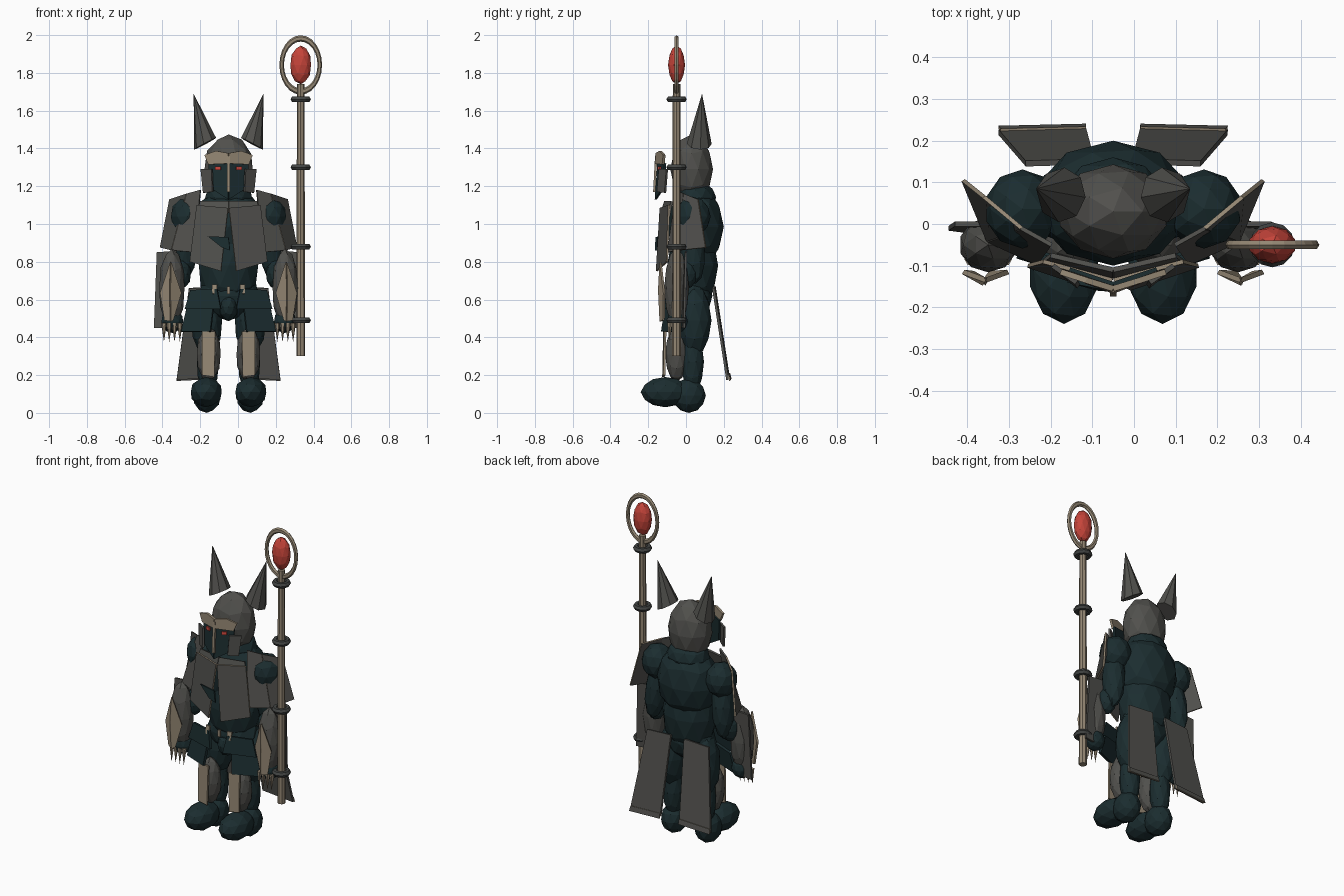
import bpy, bmesh, math
from mathutils import Vector, Matrix

CX = -0.05          # centre line of the figure


def mat(name, r, g, b):
    m = bpy.data.materials.new(name)
    m.diffuse_color = (r, g, b, 1)
    return m


TEAL = mat("dark_teal", 0.011, 0.026, 0.029)
GREY = mat("steel_grey", 0.081, 0.080, 0.073)
BRONZE = mat("dull_bronze", 0.30, 0.245, 0.175)
IRON = mat("dark_iron", 0.056, 0.06, 0.058)
RED = mat("gem_red", 0.56, 0.058, 0.042)


def finish(bm, name, *mats):
    bmesh.ops.recalc_face_normals(bm, faces=bm.faces)
    me = bpy.data.meshes.new(name)
    bm.to_mesh(me)
    bm.free()
    for m in mats:
        me.materials.append(m)
    ob = bpy.data.objects.new(name, me)
    bpy.context.collection.objects.link(ob)
    return ob


def blob(name, c, r, m, tilt=0.0, lean=0.0):
    """Faceted ellipsoid; tilt turns about x, lean about y."""
    bm = bmesh.new()
    bmesh.ops.create_icosphere(bm, subdivisions=2, radius=1)
    M = (Matrix.Translation(c) @ Matrix.Rotation(tilt, 4, 'X')
         @ Matrix.Rotation(lean, 4, 'Y') @ Matrix.Diagonal((*r, 1)))
    bm.transform(M)
    return finish(bm, name, m)


def plate(name, pts, m, t=0.012, rim=None):
    """Flat polygon thickened along its normal; the rim may differ in colour."""
    P = [Vector(p) for p in pts]
    n = Vector((0, 0, 0))
    for a, b in zip(P, P[1:] + P[:1]):
        n += a.cross(b)
    n.normalize()
    bm = bmesh.new()
    A = [bm.verts.new(p + n * t / 2) for p in P]
    B = [bm.verts.new(p - n * t / 2) for p in P]
    bm.faces.new(A)
    bm.faces.new(B[::-1])
    k = len(P)
    for i in range(k):
        f = bm.faces.new((A[i], B[i], B[(i + 1) % k], A[(i + 1) % k]))
        f.material_index = 1 if rim else 0
    return finish(bm, name, m, rim or m)


def cone(name, base, normal, r, tip, m, seg=8):
    """Spike with a tilted round base and a free tip."""
    bm = bmesh.new()
    rot = Vector(normal).to_track_quat('Z', 'Y')
    ring = [bm.verts.new(Vector(base) + rot @ Vector((r * math.cos(a), r * math.sin(a), 0)))
            for a in (2 * math.pi * i / seg for i in range(seg))]
    top = bm.verts.new(tip)
    bm.faces.new(ring)
    for i in range(seg):
        bm.faces.new((ring[i], ring[(i + 1) % seg], top))
    return finish(bm, name, m)


def torus(name, c, R, r, m, rot=None, scale=(1, 1, 1), seg=24, sides=6):
    bm = bmesh.new()
    V = []
    for i in range(seg):
        a = 2 * math.pi * i / seg
        for j in range(sides):
            b = 2 * math.pi * j / sides
            d = R + r * math.cos(b)
            V.append(bm.verts.new((d * math.cos(a), d * math.sin(a), r * math.sin(b))))
    for i in range(seg):
        for j in range(sides):
            i2, j2 = (i + 1) % seg, (j + 1) % sides
            bm.faces.new((V[i * sides + j], V[i2 * sides + j],
                          V[i2 * sides + j2], V[i * sides + j2]))
    bm.transform(Matrix.Translation(c) @ Matrix.Diagonal((*scale, 1)) @ (rot or Matrix()))
    return finish(bm, name, m)


# Staff: shaft, collars, hoop and gem
SX, SY = 0.332, -0.05
bm = bmesh.new()
bmesh.ops.create_cone(bm, cap_ends=True, segments=8, radius1=0.0235, radius2=0.02, depth=1.44)
bm.transform(Matrix.Translation((SX, SY, 1.02)))
finish(bm, "staff_shaft", BRONZE)
for z in (0.49, 0.88, 1.30, 1.66):
    torus("staff_collar", (SX, SY, z), 0.037, 0.017, IRON, seg=12)
torus("staff_hoop", (SX, SY, 1.842), 0.101, 0.012, BRONZE,
      Matrix.Rotation(math.pi / 2, 4, 'X'), (1, 1, 1.39))
blob("staff_gem", (SX, SY, 1.842), (0.057, 0.045, 0.102), RED)

# Torso and helmet
blob("helmet", (CX, 0.03, 1.29), (0.134, 0.113, 0.184), GREY)
blob("neck", (CX, 0.05, 1.14), (0.13, 0.11, 0.09), TEAL)
blob("chest", (CX, 0.05, 0.985), (0.19, 0.15, 0.225), TEAL)
blob("belly", (CX, 0.035, 0.78), (0.165, 0.135, 0.25), TEAL)
blob("hips", (CX, 0.03, 0.62), (0.165, 0.11, 0.13), TEAL)
blob("groin", (CX, -0.03, 0.56), (0.05, 0.07, 0.075), TEAL)
plate("nose_bar", [(CX - 0.008, -0.158, 1.36), (CX + 0.008, -0.158, 1.36),
                   (CX + 0.008, -0.168, 1.17), (CX - 0.008, -0.168, 1.17)], BRONZE, 0.012)
plate("chest_notch", [(CX - 0.11, -0.136, 0.935), (CX, -0.158, 0.93),
                      (CX + 0.008, -0.159, 0.86), (CX - 0.035, -0.156, 0.875)], TEAL, 0.009)
plate("belt_buckle", [(CX - 0.008, -0.11, 0.67), (CX + 0.008, -0.11, 0.67),
                      (CX + 0.008, -0.11, 0.63), (CX - 0.008, -0.11, 0.63)], BRONZE)

# Everything paired about the centre line
for s, side in ((-1, "left"), (1, "right")):
    def q(x, y, z):
        return (CX + s * x, y, z)

    def pl(name, pts, m, t=0.012, rim=None):
        plate(side + "_" + name, [q(*p) for p in pts], m, t, rim)

    def bl(name, c, r, m, tilt=0.0, lean=0.0):
        blob(side + "_" + name, q(*c), r, m, tilt, s * lean)

    # horn
    cone(side + "_horn", q(0.124, 0.07, 1.425), (s * 0.47, 0.05, 0.88), 0.066,
         q(0.185, 0.085, 1.69), GREY)
    # face mask
    pl("mask", [(0, -0.145, 1.34), (0.105, -0.11, 1.32), (0.095, -0.12, 1.19),
                (0, -0.16, 1.13)], TEAL)
    pl("brow", [(0, -0.155, 1.375), (0.065, -0.135, 1.387), (0.126, -0.115, 1.365),
                (0.105, -0.12, 1.315), (0, -0.16, 1.32)], BRONZE, 0.014)
    pl("eye", [(0.041, -0.145, 1.304), (0.069, -0.135, 1.304), (0.069, -0.137, 1.286),
               (0.041, -0.148, 1.286)], RED, 0.009)
    pl("cheek_guard", [(0.088, -0.14, 1.29), (0.145, -0.10, 1.29), (0.132, -0.11, 1.165),
                       (0.083, -0.15, 1.17)], GREY)
    # breast plates and collar
    pl("breast_plate", [(0.002, -0.135, 1.085), (0.168, -0.09, 1.10), (0.205, -0.10, 0.80),
                        (0.04, -0.155, 0.75)], GREY, 0.010, BRONZE)
    pl("collar_plate", [(0.0, -0.11, 1.12), (0.15, -0.075, 1.12), (0.17, -0.09, 1.04),
                        (0.0, -0.13, 1.06)], GREY)
    # shoulder and its folded guard
    bl("shoulder", (0.218, 0.036, 1.04), (0.091, 0.095, 0.105), TEAL)
    pl("shoulder_guard_front", [(0.148, -0.05, 1.18), (0.22, -0.01, 1.16),
                                (0.30, -0.04, 0.86), (0.18, -0.095, 0.85)], GREY, 0.01)
    pl("shoulder_guard_side", [(0.22, -0.01, 1.16), (0.31, 0.065, 1.13),
                               (0.36, 0.105, 0.875), (0.30, -0.04, 0.86)], GREY, 0.01, BRONZE)
    # arm
    bl("upper_arm", (0.225, 0.03, 0.88), (0.065, 0.07, 0.2), TEAL, 0.1, -0.1)
    bl("elbow", (0.252, 0.0, 0.735), (0.055, 0.06, 0.08), TEAL)
    bl("forearm", (0.30, -0.05, 0.66), (0.07, 0.066, 0.21), GREY)
    pl("forearm_wing", [(0.255, 0.0, 0.86), (0.38, 0.0, 0.85), (0.395, -0.01, 0.45),
                        (0.32, -0.02, 0.45)], GREY)
    for e, low in ((-1, 0.295), (1, 0.337)):
        pl("forearm_crest", [(0.306, -0.135, 0.80), (0.306 + e * 0.054, -0.115, 0.635),
                             (low, -0.118, 0.49), (0.307, -0.135, 0.485),
                             (0.310, -0.143, 0.65)], BRONZE, 0.012)
    bl("hand", (0.298, -0.045, 0.485), (0.06, 0.055, 0.062), TEAL)
    for i in range(4):
        x = 0.258 + i * 0.028
        cone(side + "_claw", q(x, -0.085, 0.475), (0, 0, 1), 0.015, q(x, -0.09, 0.375), BRONZE, 6)
    # belt strap and hip plates
    pl("belt_strap", [(0.06, -0.115, 0.68), (0.088, -0.11, 0.68), (0.085, -0.12, 0.63),
                      (0.062, -0.12, 0.63)], BRONZE)
    pl("upper_tasset", [(0.06, -0.12, 0.655), (0.2, -0.07, 0.65), (0.23, -0.075, 0.55),
                        (0.04, -0.135, 0.55)], TEAL, 0.016)
    pl("lower_tasset", [(0.08, -0.105, 0.56), (0.22, -0.055, 0.55), (0.25, -0.06, 0.43),
                        (0.095, -0.125, 0.43)], TEAL, 0.016)
    # leg
    bl("thigh", (0.115, 0.045, 0.49), (0.085, 0.09, 0.19), TEAL)
    bl("calf", (0.11, 0.035, 0.27), (0.06, 0.06, 0.17), TEAL)
    bl("shin_guard", (0.105, -0.05, 0.31), (0.066, 0.061, 0.145), GREY)
    pl("shin_plate", [(0.07, -0.115, 0.43), (0.14, -0.11, 0.43), (0.14, -0.115, 0.2),
                      (0.075, -0.12, 0.19)], BRONZE)
    bl("toe", (0.118, -0.11, 0.11), (0.086, 0.13, 0.08), TEAL)
    bl("heel", (0.115, 0.015, 0.092), (0.075, 0.09, 0.092), TEAL)
    # hanging back panel
    pl("back_tail", [(0.045, 0.15, 0.67), (0.21, 0.145, 0.66), (0.275, 0.22, 0.175),
                     (0.065, 0.225, 0.19)], GREY, 0.014)
    pl("back_tail_trim", [(0.065, 0.23, 0.21), (0.27, 0.225, 0.2), (0.275, 0.232, 0.17),
                          (0.065, 0.237, 0.18)], GREY, 0.008, BRONZE)
